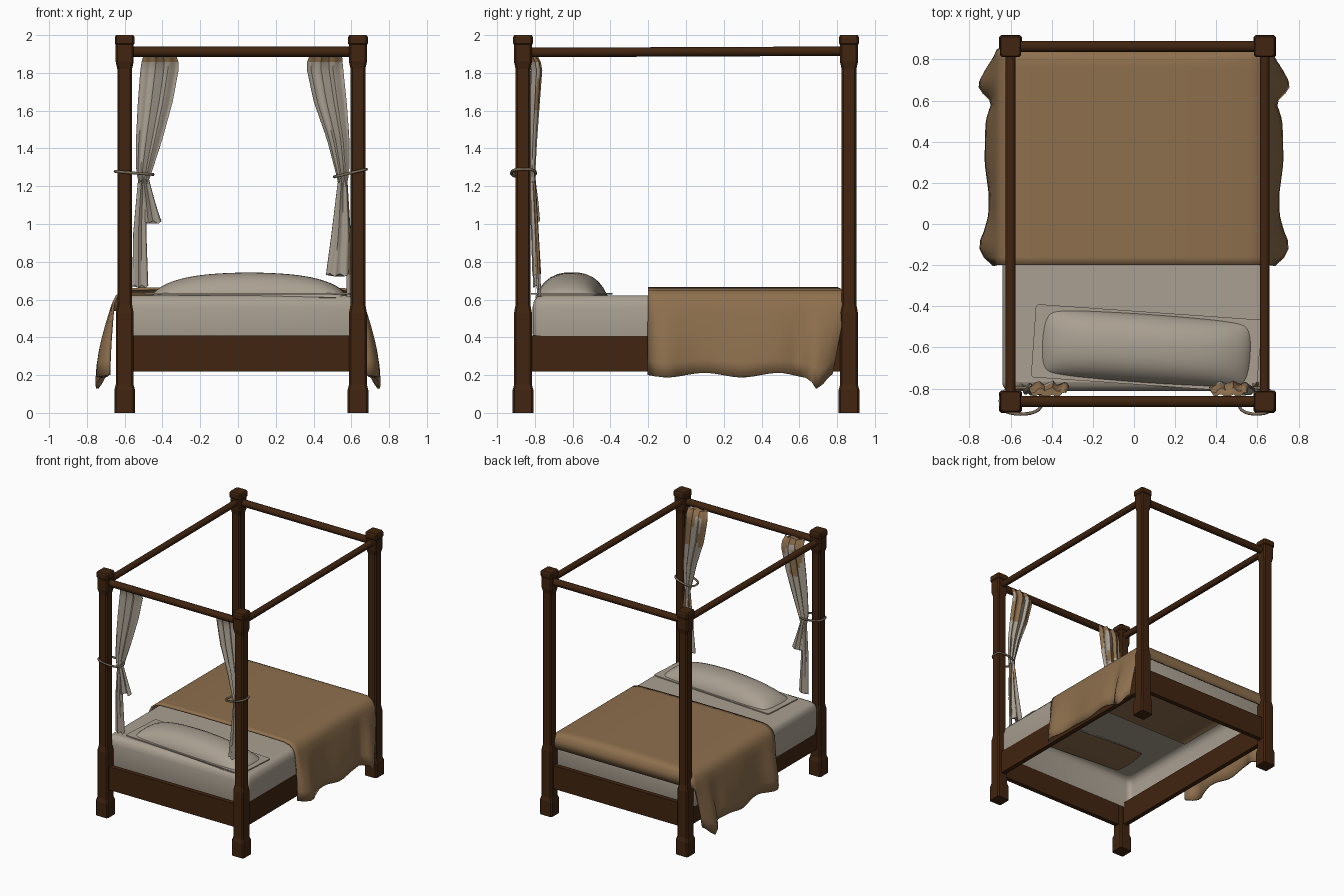
import bpy, bmesh, math
from mathutils import Vector, Matrix

if "Cube" in bpy.data.objects:
    bpy.data.objects.remove(bpy.data.objects["Cube"])


def material(name, rgb):
    m = bpy.data.materials.new(name)
    m.diffuse_color = (*rgb, 1)
    m.use_nodes = True
    m.node_tree.nodes["Principled BSDF"].inputs["Base Color"].default_value = m.diffuse_color
    return m


WOOD = material("dark wood", (0.052, 0.018, 0.005))
LINEN = material("pale linen", (0.40, 0.35, 0.285))
TAN = material("tan cloth", (0.27, 0.16, 0.075))
ROPE = material("rope", (0.20, 0.15, 0.10))


def make(name, verts, faces, mats, smooth=None, rule=None):
    me = bpy.data.meshes.new(name)
    me.from_pydata([tuple(v) for v in verts], [], faces)
    bm = bmesh.new()
    bm.from_mesh(me)
    bmesh.ops.recalc_face_normals(bm, faces=bm.faces)
    bm.to_mesh(me)
    bm.free()
    for m in mats:
        me.materials.append(m)
    if rule:
        for p in me.polygons:
            p.material_index = rule(p.center, p.normal)
    ob = bpy.data.objects.new(name, me)
    bpy.context.collection.objects.link(ob)
    if smooth:
        bpy.ops.object.select_all(action='DESELECT')
        bpy.context.view_layer.objects.active = ob
        ob.select_set(True)
        bpy.ops.object.shade_smooth_by_angle(angle=math.radians(smooth))
    return ob


def loft(name, rings, mats, caps=(True, True), smooth=None, rule=None):
    n = len(rings[0])
    verts = [v for r in rings for v in r]
    faces = [(i * n + j, i * n + (j + 1) % n, (i + 1) * n + (j + 1) % n, (i + 1) * n + j)
             for i in range(len(rings) - 1) for j in range(n)]
    if caps[0]:
        faces.append(tuple(range(n)))
    if caps[1]:
        faces.append(tuple(range(len(verts) - n, len(verts))))
    return make(name, verts, faces, mats, smooth, rule)


def rect_ring(cx, cy, hx, hy, z, r, k=1):
    """Rectangle with corners rounded in k steps."""
    out = []
    for q, (sx, sy) in enumerate([(1, 1), (-1, 1), (-1, -1), (1, -1)]):
        for i in range(k + 1):
            a = math.pi / 2 * (q + i / k)
            out.append((cx + sx * (hx - r) + r * math.cos(a), cy + sy * (hy - r) + r * math.sin(a), z))
    return out


def lerp(table, t):
    if t <= table[0][0]:
        return table[0][1:]
    for a, b in zip(table, table[1:]):
        if t <= b[0]:
            f = (t - a[0]) / (b[0] - a[0])
            return [p + (q - p) * f for p, q in zip(a[1:], b[1:])]
    return table[-1][1:]


LX, RX, PY = -0.60, 0.635, 0.863
MX = (LX + RX) / 2

# Four posts with wider feet and capitals
POST = [(0.0, .055), (.12, .055), (.15, .047), (.53, .047), (.575, .039),
        (1.82, .039), (1.86, .048), (1.95, .048), (1.955, .052), (1.99, .052), (2.0, .046)]
for side, x in (("left", LX), ("right", RX)):
    for end, y in (("front", -PY), ("back", PY)):
        loft(f"{end}_{side}_post", [rect_ring(x, y, h, h, z, .01) for z, h in POST], [WOOD])


# Round canopy rails
def rail(name, a, b, r):
    a, b = Vector(a), Vector(b)
    d = (b - a).normalized()
    u, w = d.cross(Vector((0, 0, 1))), Vector((0, 0, 1))
    ring = [(u * math.cos(t) + w * math.sin(t)) * r for t in [math.tau * (i + .5) / 10 for i in range(10)]]
    loft(name, [[p + o for o in ring] for p in (a, b)], [WOOD], smooth=40)


def board(name, cx, cy, hx, hy):
    loft(name, [rect_ring(cx, cy, hx, hy, z, .005) for z in (.22, .41)], [WOOD])


for end, y in (("front", -PY), ("back", PY)):
    rail(f"{end}_canopy_rail", (LX, y, 1.912), (RX, y, 1.912), .028)
    board(f"{end}_board", MX, y, .59, .019)
for side, x in (("left", LX), ("right", RX)):
    rail(f"{side}_canopy_rail", (x, -PY, 1.908), (x, PY, 1.915), .025)
    board(f"{side}_board", x, 0, .019, .83)

# Mattress shell, open below and under the bedding
loft("mattress_side", [rect_ring(.008, 0, .648 - d, .812 - d, z, .04, 4) for z, d in
                       ((.36, .01), (.42, 0), (.56, 0), (.595, .008), (.615, .025), (.622, .045))],
     [LINEN], caps=(False, False), smooth=50)
xs = [-.595, -.38, .48, .611]
ys = [-.767, -.69, -.49, -.1, .42, .767]
verts = [(x, y, .622) for y in ys for x in xs]
faces = [(j * 4 + i, j * 4 + i + 1, j * 4 + i + 5, j * 4 + i + 4) for j in range(5) for i in range(3)
         if not (i == 1 and j == 1) and j != 3]
make("mattress_top", verts, faces, [LINEN])

# Draped blanket: a cross-section swept towards the foot
HEM = [(-.2, .68), (-.15, .735), (-.1, .75), (-.03, .72), (.05, .70), (.15, .70), (.3, .72), (.5, .715),
       (.6, .69), (.65, .70), (.7, .75), (.77, .745), (.81, .72), (.85, .685)]
rows = [(-.2 + i * .04, 9) for i in range(26)] + [(.82, .65), (.838, .635), (.848, .60), (.85, .54)]
verts = []
for y, cap in rows:
    hem = lerp(HEM, y)[0]
    low = .20 - .07 * math.exp(-((y - .77) / .05) ** 2) + .012 * math.sin(y * 16)
    half = [(.0, .66), (.2, .66), (.4, .658), (.56, .654), (.61, .643), (.642, .617), (.66, .58)]
    half += [(.66 + (hem - .66) * math.sin(t * 1.5), .58 + (low - .58) * t) for t in (.15, .3, .45, .6, .8, 1)]
    pts = [(-x, z) for x, z in half[:0:-1]] + half
    for x, z in pts:
        yy = y - max(0, (y - .5) / .35) * .08 * max(0, (.6 - z) / .4)
        verts.append((x, yy, min(z, cap)))
n = len(verts) // len(rows)
faces = [(i * n + j, i * n + j + 1, (i + 1) * n + j + 1, (i + 1) * n + j)
         for i in range(len(rows) - 1) for j in range(n - 1)]
blanket = make("blanket", verts, faces, [TAN], smooth=60)
mod = blanket.modifiers.new("thickness", 'SOLIDIFY')
mod.thickness = .014
mod.offset = 0

# Plump pillow with flat border and tan underside
turn = Matrix.Translation((.06, -.605, 0)) @ Matrix.Rotation(math.radians(-4), 4, 'Z')
NU, NV = 28, 14
verts, faces = [], []
for s in (1, 0):
    for j in range(NV + 1):
        for i in range(NU + 1):
            u, v = math.sin((i / NU - .5) * math.pi), math.sin((j / NV - .5) * math.pi)
            puff = (1 - abs(u) ** 3) ** .55 * (1 - abs(v) ** 2.6) ** .6
            z = .622 + .122 * puff - .012 * abs(u) if s else .61 - .005 * puff
            verts.append(turn @ Vector((u * .515 * (1 - .03 * v * v), v * .168 * (1 - .05 * u * u), z)))
    o = (1 - s) * (NU + 1) * (NV + 1)
    faces += [(o + j * (NU + 1) + i, o + j * (NU + 1) + i + 1, o + (j + 1) * (NU + 1) + i + 1,
               o + (j + 1) * (NU + 1) + i) for j in range(NV) for i in range(NU)]
make("pillow", verts, faces, [LINEN, TAN], smooth=70, rule=lambda c, m: int(c.z < .6105))
border = []
for z in (.626, .634):
    ring = rect_ring(0, 0, .55, .178, z, .01)
    border.append([turn @ Vector(p) for p in ring])
loft("pillow_border", border, [LINEN])


# Gathered curtains: rippled flat tubes following a width table
def curtain(name, table, folds=3, steps=16, rule=None, mats=(LINEN, TAN)):
    rings, n = [], 28
    z0, z1 = table[0][0], table[-1][0]
    for k in range(steps + 1):
        z = z0 + (z1 - z0) * k / steps
        xa, xb, y, d = lerp(table, z)
        ring = []
        for i in range(n):
            a = math.tau * i / n
            c, s = math.cos(a), math.sin(a)
            ripple = .35 * d * math.sin(c * math.pi * folds)
            ring.append((xa + (xb - xa) * (.5 + .5 * c), y + d * .6 * s + ripple,
                         z + (.008 * math.sin(c * 7) if k in (0, steps) else 0)))
        rings.append(ring)
    loft(name, rings, list(mats), smooth=60, rule=rule)


def lining(c, m):
    if c.z > 1.845:
        return 1
    return int(m.y > .3 and (c.z > 1.62 or 1.1 < c.z < 1.22) and math.sin(c.x * 45 + c.z * 9) > -.2)


# Columns: height, left edge, right edge, y, depth
curtain("left_curtain_upper", [(1.22, -.525, -.475, -.815, .018), (1.28, -.54, -.455, -.815, .02),
                               (1.45, -.54, -.40, -.81, .025), (1.65, -.53, -.345, -.80, .03),
                               (1.84, -.515, -.31, -.79, .035), (1.90, -.50, -.33, -.82, .03)], rule=lining)
curtain("left_curtain_tail", [(1.01, -.52, -.405, -.80, .03), (1.12, -.515, -.44, -.805, .025),
                              (1.25, -.52, -.475, -.815, .018)], 2, 8)
curtain("left_curtain_fall", [(.67, -.56, -.475, -.79, .02), (.95, -.555, -.485, -.80, .02),
                              (1.23, -.53, -.485, -.812, .015)], 2, 10, lining)
curtain("right_curtain_upper", [(1.22, .53, .58, -.815, .018), (1.28, .515, .59, -.815, .02),
                                (1.45, .47, .59, -.81, .025), (1.65, .40, .575, -.80, .03),
                                (1.84, .36, .555, -.79, .035), (1.90, .38, .55, -.82, .03)], rule=lining)
curtain("right_curtain_fall", [(.73, .465, .585, -.79, .025), (.95, .495, .59, -.80, .022),
                               (1.24, .53, .575, -.813, .018)], 2, 10, lining)
curtain("right_curtain_back_fall", [(.57, .575, .61, -.775, .012), (.9, .575, .60, -.79, .014),
                                    (1.22, .55, .58, -.808, .012)], 1, 8, lambda c, m: int(c.z > .72))


# Rope ties around post and curtain
def tie(name, cx, rx, tilt):
    cu = bpy.data.curves.new(name, 'CURVE')
    cu.dimensions = '3D'
    cu.bevel_depth = .008
    cu.bevel_resolution = 1
    sp = cu.splines.new('POLY')
    sp.points.add(23)
    for i, p in enumerate(sp.points):
        a = math.tau * i / 24
        c, s = math.cos(a), math.sin(a)
        p.co = (cx + rx * c, -.86 + .064 * math.copysign(abs(s) ** .6, s), 1.27 + tilt * c, 1)
    sp.use_cyclic_u = True
    cu.materials.append(ROPE)
    bpy.context.collection.objects.link(bpy.data.objects.new(name, cu))


tie("left_tie", -.55, .10, -.008)
tie("right_tie", .595, .085, .02)
